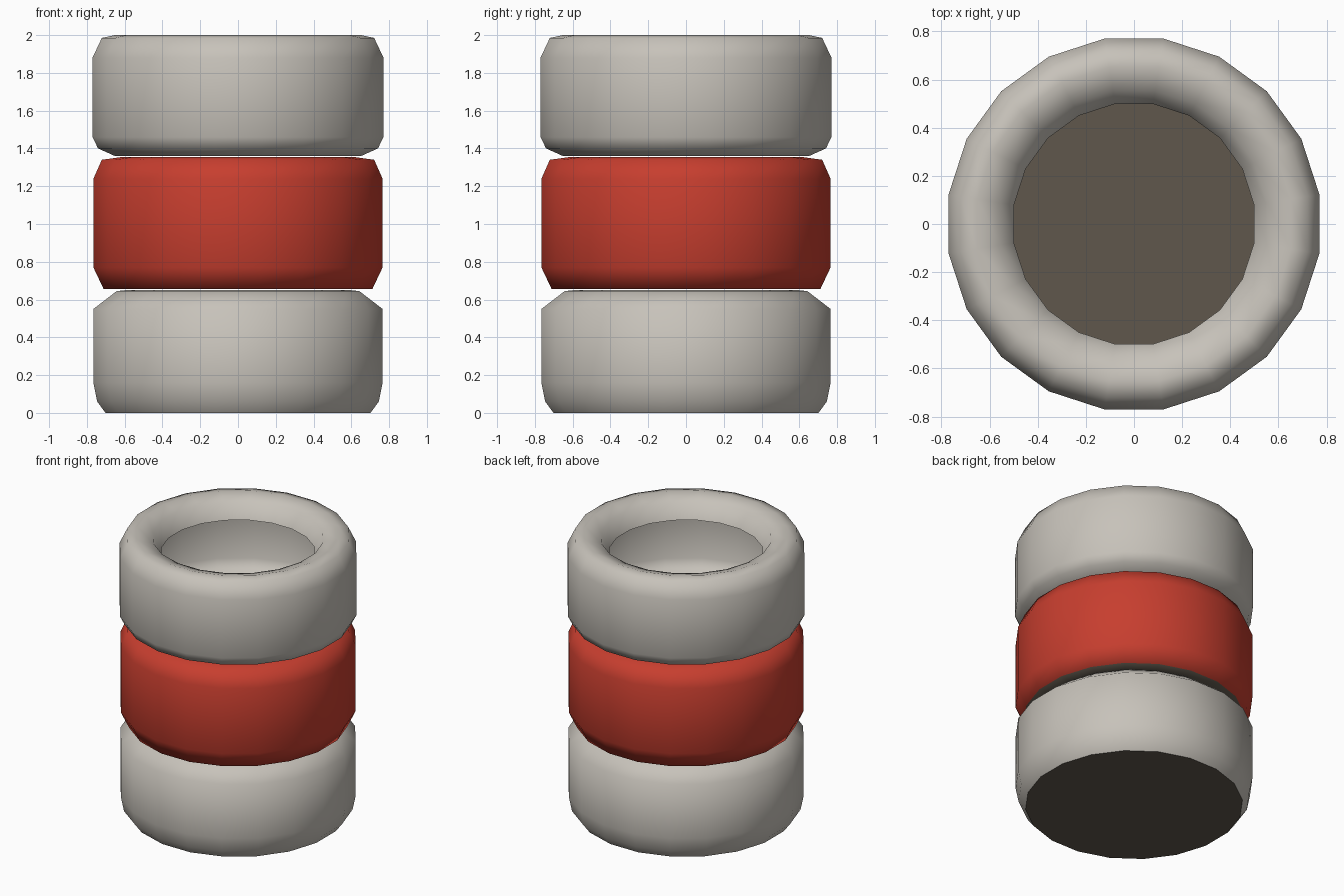
import bpy, bmesh, math

if "Cube" in bpy.data.objects:
    bpy.data.objects.remove(bpy.data.objects["Cube"])

SIDES = 20


def material(name, rgb):
    m = bpy.data.materials.new(name)
    m.diffuse_color = (*rgb, 1)
    m.use_nodes = True
    m.node_tree.nodes["Principled BSDF"].inputs["Base Color"].default_value = m.diffuse_color
    return m


grey = material("light grey", (0.57, 0.54, 0.49))
red = material("red", (0.57, 0.048, 0.028))
dark = material("dark brown grey", (0.115, 0.097, 0.073))


def finish(name, bm, mats):
    me = bpy.data.meshes.new(name)
    bm.to_mesh(me)
    bm.free()
    for m in mats:
        me.materials.append(m)
    ob = bpy.data.objects.new(name, me)
    bpy.context.collection.objects.link(ob)
    for p in me.polygons:
        p.use_smooth = True
    return ob


def ring(r, z, bm):
    # Half-step offset puts a flat side towards each axis
    return [bm.verts.new((r * math.cos(a), r * math.sin(a), z))
            for a in (2 * math.pi * (i + 0.5) / SIDES for i in range(SIDES))]


def tyre(name, profile, mats, dark_below=None):
    """Open shell turned from (radius, height) points, bottom to top."""
    bm = bmesh.new()
    rings = [ring(r, z, bm) for r, z in profile]
    for k, (a, b) in enumerate(zip(rings, rings[1:])):
        for i in range(SIDES):
            j = (i + 1) % SIDES
            f = bm.faces.new((a[i], a[j], b[j], b[i]))
            if dark_below is not None and k < dark_below:
                f.material_index = 1
    return finish(name, bm, mats)


# Three stacked hollow tyres
tyre("bottom_tyre", [(0.71, 0.0), (0.755, 0.06), (0.775, 0.16), (0.775, 0.55),
                     (0.65, 0.645), (0.60, 0.65)], [grey])
tyre("middle_tyre", [(0.60, 0.655), (0.72, 0.655), (0.775, 0.77), (0.775, 1.24),
                     (0.73, 1.34), (0.62, 1.355)], [red, dark], dark_below=1)
tyre("top_tyre", [(0.66, 1.36), (0.75, 1.40), (0.78, 1.46), (0.78, 1.88),
                  (0.73, 1.985), (0.66, 2.0), (0.56, 1.97), (0.505, 1.86)], [grey])

# Dark base plate, also seen down through the hole
bm = bmesh.new()
bm.faces.new(ring(0.71, 0.0, bm)[::-1])
finish("base_plate", bm, [dark])
